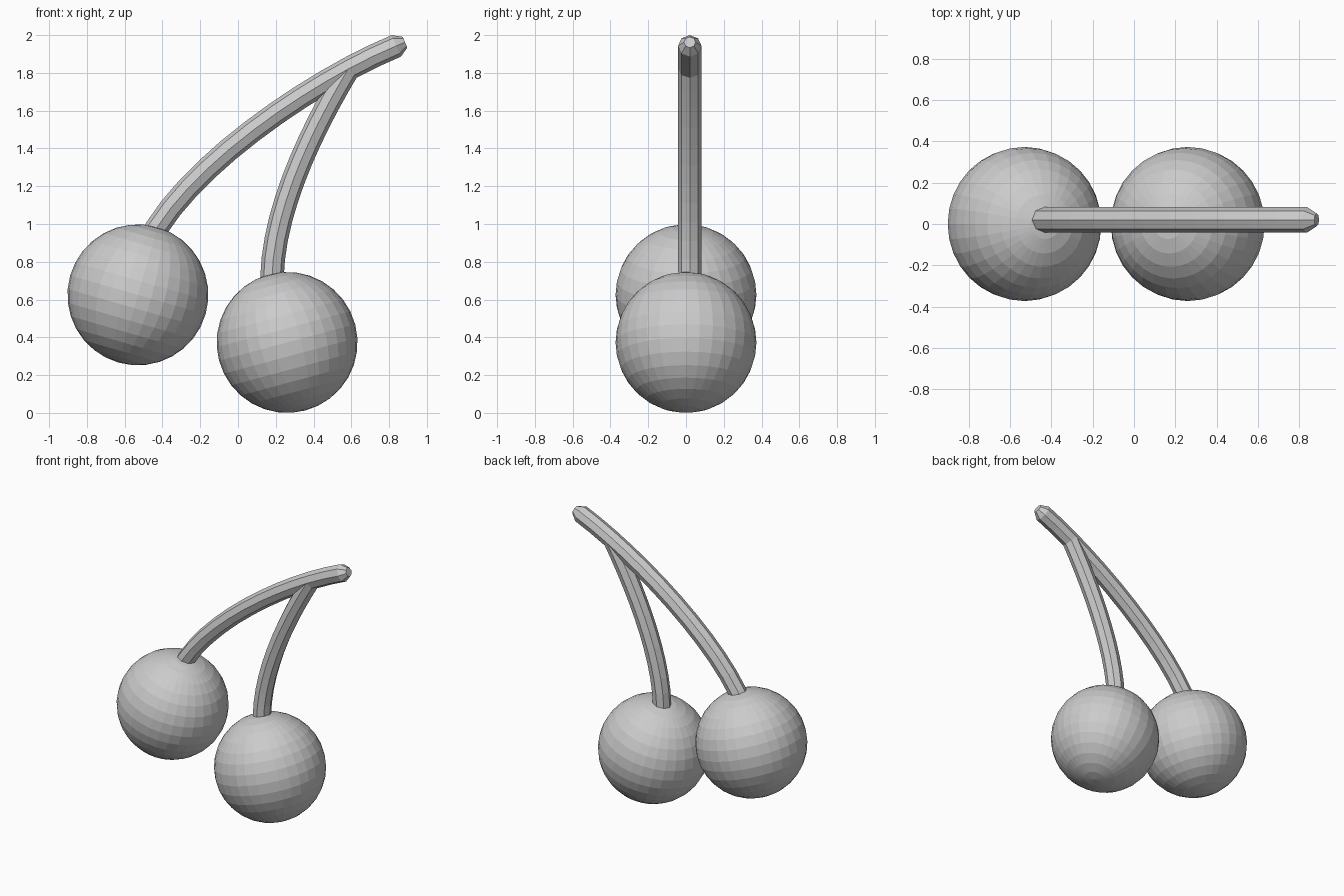
import bpy, bmesh, math
from mathutils import Vector, Matrix
from mathutils.geometry import interpolate_bezier

cube = bpy.data.objects.get("Cube")
if cube:
    bpy.data.objects.remove(cube)

# One plain grey for everything
GREY = (0.6, 0.6, 0.6, 1.0)
grey = bpy.data.materials.new("plain_grey")
grey.use_nodes = True
grey.diffuse_color = GREY
grey.node_tree.nodes["Principled BSDF"].inputs["Base Color"].default_value = GREY


def finish(bm, name):
    mesh = bpy.data.meshes.new(name)
    bmesh.ops.recalc_face_normals(bm, faces=bm.faces)
    bm.to_mesh(mesh)
    bm.free()
    mesh.materials.append(grey)
    obj = bpy.data.objects.new(name, mesh)
    bpy.context.collection.objects.link(obj)


def fruit(name, x, z, tilt):
    """Faceted ball whose pole leans towards its stem."""
    bm = bmesh.new()
    place = Matrix.Translation((x, 0, z)) @ Matrix.Rotation(math.radians(tilt), 4, 'Y')
    bmesh.ops.create_uvsphere(bm, u_segments=32, v_segments=16, radius=0.373, matrix=place)
    finish(bm, name)


def stem(name, controls, radius=0.062, sides=8, steps=12, depth=0.02):
    """Eight-sided tube along a Bezier path, with a chamfered tip."""
    points = [Vector((x, depth, z)) for x, z in controls]
    path = interpolate_bezier(*points, steps)
    start = (points[1] - points[0]).normalized()
    end = (points[3] - points[2]).normalized()
    path = [path[0] - start * 0.08] + path + [path[-1] + end * 0.05]
    bm = bmesh.new()
    rings = []
    for i, p in enumerate(path):
        ahead = path[min(i + 1, len(path) - 1)] - path[max(i - 1, 0)]
        side = Vector((0, 1, 0))
        up = ahead.normalized().cross(side)
        r = radius * 0.5 if i == len(path) - 1 else radius
        angles = [math.tau * k / sides for k in range(sides)]
        rings.append([bm.verts.new(p + r * (side * math.cos(a) + up * math.sin(a)))
                      for a in angles])
    for a, b in zip(rings, rings[1:]):
        for k in range(sides):
            n = (k + 1) % sides
            bm.faces.new((a[k], a[n], b[n], b[k]))
    bm.faces.new(rings[0])
    bm.faces.new(rings[-1])
    finish(bm, name)


# Two fruits
fruit("right_fruit", -0.53, 0.625, 16)
fruit("left_fruit", 0.26, 0.373, -15)

# Long main stem and the shorter one that joins it
stem("main_stem", [(-0.43, 0.98), (-0.19, 1.36), (0.42, 1.77), (0.838, 1.943)])
stem("side_stem", [(0.18, 0.72), (0.19, 1.08), (0.385, 1.49), (0.583, 1.82)])
